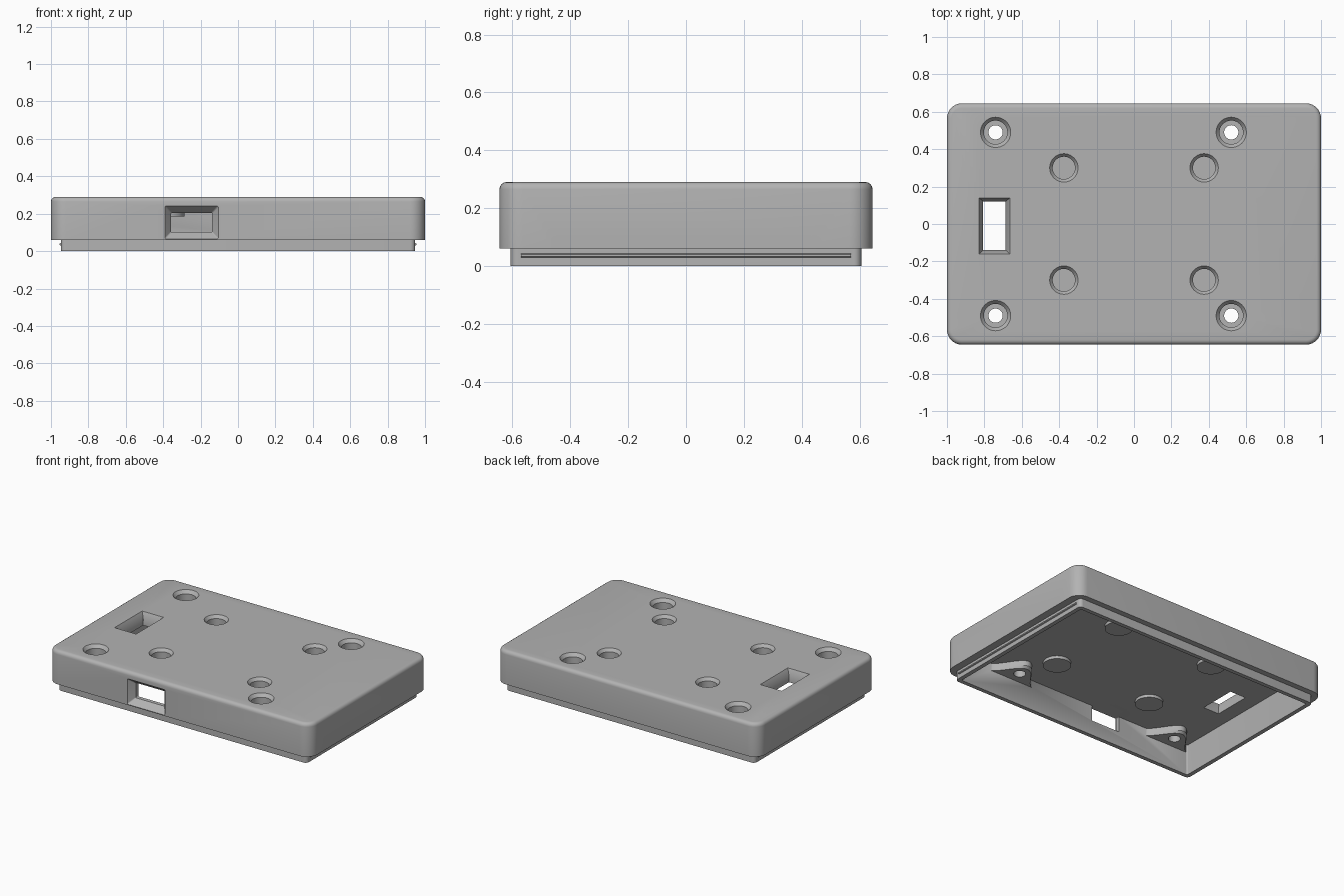
import bpy, bmesh, math
from mathutils import Matrix

if "Cube" in bpy.data.objects:
    bpy.data.objects.remove(bpy.data.objects["Cube"], do_unlink=True)

grey = bpy.data.materials.new("plain grey")
grey.use_nodes = True
grey.diffuse_color = (0.45, 0.45, 0.45, 1)
bsdf = next(n for n in grey.node_tree.nodes if n.type == "BSDF_PRINCIPLED")
bsdf.inputs["Base Color"].default_value = grey.diffuse_color


def rounded(hx, hy, r, seg=8):
    """Outline of a rounded rectangle; hx == hy == r gives a circle."""
    pts = []
    for q, (sx, sy) in enumerate([(1, 1), (-1, 1), (-1, -1), (1, -1)]):
        for i in range(seg + 1):
            a = math.pi / 2 * (q + i / seg)
            pts.append((sx * (hx - r) + r * math.cos(a), sy * (hy - r) + r * math.sin(a)))
    return pts


def loft(name, rings, matrix=Matrix()):
    """Closed solid through a stack of (height, outline) rings."""
    bm = bmesh.new()
    loops = [[bm.verts.new((x, y, z)) for x, y in pts] for z, pts in rings]
    n = len(loops[0])
    for a, b in zip(loops, loops[1:]):
        for i in range(n):
            j = (i + 1) % n
            bm.faces.new((a[i], a[j], b[j], b[i]))
    bm.faces.new(loops[0][::-1])
    bm.faces.new(loops[-1])
    bmesh.ops.remove_doubles(bm, verts=bm.verts, dist=1e-5)
    bm.transform(matrix)
    bmesh.ops.recalc_face_normals(bm, faces=bm.faces)
    mesh = bpy.data.meshes.new(name)
    bm.to_mesh(mesh)
    bm.free()
    mesh.materials.append(grey)
    ob = bpy.data.objects.new(name, mesh)
    bpy.context.collection.objects.link(ob)
    return ob


def at(x, y):
    return Matrix.Translation((x, y, 0))


def disc(z, r):
    return (z, rounded(r, r, r, 10))


# Case shell: cavity, thin lip, outer wall, rounded top edge
fillet = 0.025
rings = [(0.205, rounded(0.91, 0.57, 0.01)), (0, rounded(0.918, 0.578, 0.01)),
         (0, rounded(0.947, 0.606, 0.025)), (0.06, rounded(0.947, 0.606, 0.025)),
         (0.06, rounded(1, 0.645, 0.08))]
for i in range(5):
    a = math.pi / 2 * i / 4
    d = fillet * (1 - math.cos(a))
    rings.append((0.29 - fillet + fillet * math.sin(a), rounded(1 - d, 0.645 - d, 0.08 - d)))
case = loft("case_lid", rings)

adds, cuts = [], []
screws = [(x, s * 0.49) for x in (-0.74, 0.52) for s in (-1, 1)]
pads = [(x, s * 0.3) for x in (-0.375, 0.375) for s in (-1, 1)]


# Screw bosses that flow into the long walls
def bump(side, depth):
    pts = [(-0.19, side * 0.61)]
    for i in range(25):
        t = i / 12 - 1
        pts.append((0.19 * t, side * (0.58 - depth * (0.5 + 0.5 * math.cos(math.pi * t)))))
    return pts + [(0.19, side * 0.61)]


for x, y in screws:
    s = 1 if y > 0 else -1
    adds.append(loft("screw_boss", [(0.155, bump(s, 0.165)), (0.17, bump(s, 0.18)),
                                    (0.24, bump(s, 0.18))], at(x, 0)))
    cuts.append(loft("screw_hole", [disc(0.1, 0.038), disc(0.2, 0.038), disc(0.2, 0.063),
                                    disc(0.268, 0.063), disc(0.29, 0.081), disc(0.3, 0.09)],
                     at(x, y)))

# Round pad recesses with thickened undersides
for x, y in pads:
    adds.append(loft("pad_backing", [disc(0.185, 0.088), disc(0.25, 0.088)], at(x, y)))
    cuts.append(loft("pad_recess", [disc(0.22, 0.06), disc(0.27, 0.06), disc(0.29, 0.076),
                                    disc(0.3, 0.084)], at(x, y)))

# Snap ridges and finger grooves on both short sides
for s in (-1, 1):
    side = Matrix(((0, 0, s, 0), (1, 0, 0, 0), (0, 1, 0, 0.036), (0, 0, 0, 1)))
    adds.append(loft("snap_ridge", [(0.935, rounded(0.57, 0.012, 0.002)),
                                    (0.954, rounded(0.57, 0.004, 0.002))], side))
    cuts.append(loft("finger_groove", [(0.975, rounded(0.458, 0.058, 0.015)),
                                       (0.985, rounded(0.465, 0.066, 0.02)),
                                       (1.02, rounded(0.47, 0.07, 0.022))], side))

# Flared slot through the top
cuts.append(loft("top_slot", [(0.1, rounded(0.06, 0.13, 0.001)), (0.25, rounded(0.06, 0.13, 0.001)),
                              (0.29, rounded(0.082, 0.15, 0.001)),
                              (0.3, rounded(0.088, 0.155, 0.001))], at(-0.746, -0.01)))

# Flared port opening in the front wall
port = Matrix.Translation((-0.248, 0, 0.153)) @ Matrix.Rotation(math.pi / 2, 4, "X")
cuts.append(loft("front_port", [(0.5, rounded(0.11, 0.052, 0.006)), (0.6, rounded(0.11, 0.052, 0.006)),
                                (0.645, rounded(0.143, 0.088, 0.008)),
                                (0.66, rounded(0.154, 0.1, 0.008))], port))

# Merge everything into one solid and drop the helpers
for op, parts in (("UNION", adds), ("DIFFERENCE", cuts)):
    for part in parts:
        mod = case.modifiers.new(part.name, "BOOLEAN")
        mod.operation, mod.solver, mod.object = op, "EXACT", part
bpy.context.view_layer.update()
deps = bpy.context.evaluated_depsgraph_get()
solid = bpy.data.meshes.new_from_object(case.evaluated_get(deps))
case.modifiers.clear()
case.data = solid
for part in adds + cuts:
    bpy.data.objects.remove(part, do_unlink=True)
solid.materials.clear()
solid.materials.append(grey)
for poly in solid.polygons:
    poly.material_index = 0

bpy.ops.object.select_all(action="DESELECT")
case.select_set(True)
bpy.context.view_layer.objects.active = case
bpy.ops.object.shade_smooth_by_angle(angle=math.radians(30))
